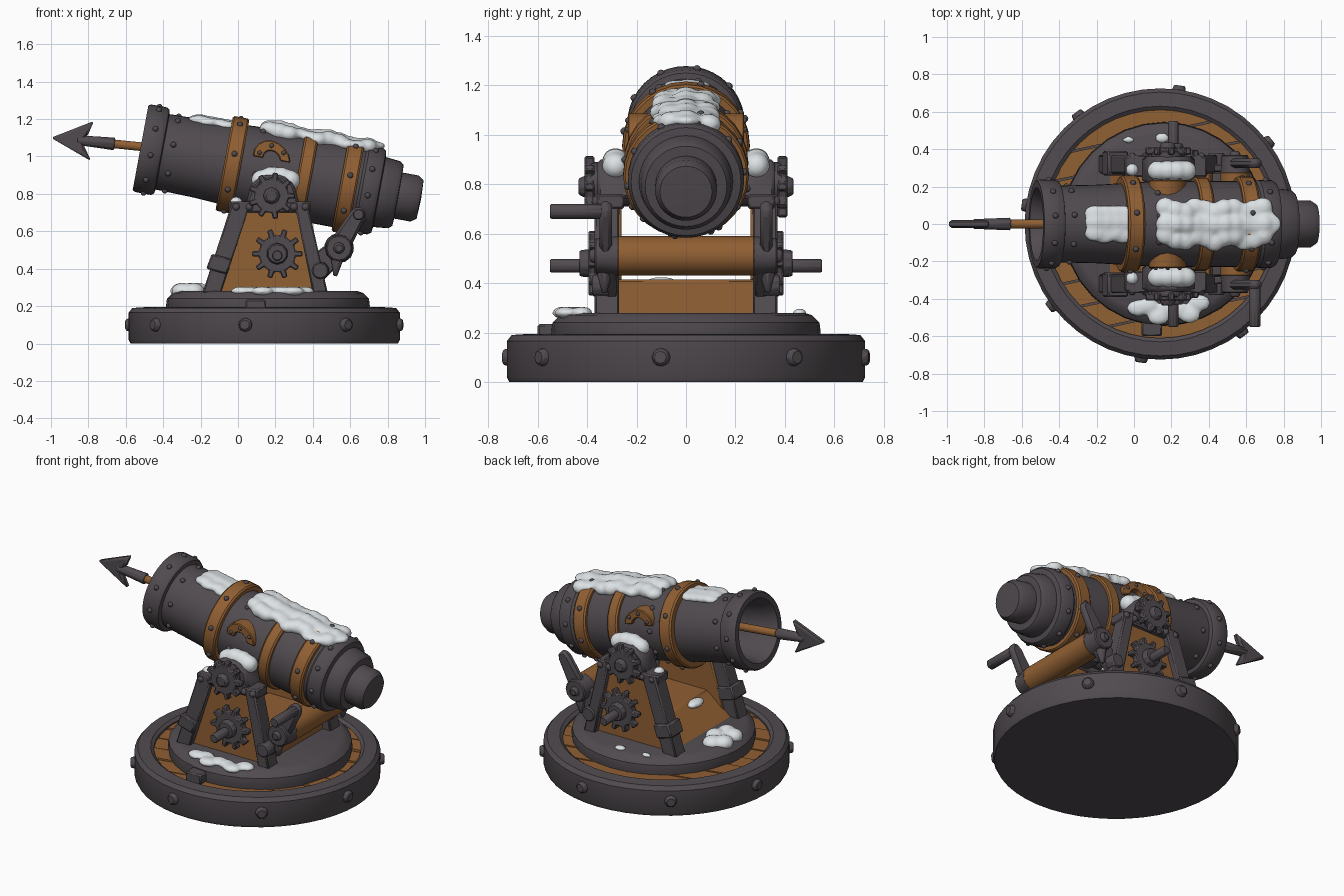
import bpy, bmesh, random
from math import sin, cos, pi, radians, tau
from mathutils import Vector, Matrix

random.seed(4)
cube = bpy.data.objects.get("Cube")
if cube:
    bpy.data.objects.remove(cube, do_unlink=True)


def material(name, rgb):
    m = bpy.data.materials.new(name)
    m.use_nodes = True
    m.diffuse_color = (*rgb, 1)
    bsdf = m.node_tree.nodes["Principled BSDF"]
    bsdf.inputs["Base Color"].default_value = (*rgb, 1)
    bsdf.inputs["Roughness"].default_value = 0.8
    return m


IRON = material("dark_iron", (0.082, 0.070, 0.079))
WOOD = material("brown_wood", (0.28, 0.115, 0.033))
SNOW = material("snow_white", (0.72, 0.76, 0.78))


def finish(name, bm, mat, bevel=0.0, angle=35):
    bmesh.ops.recalc_face_normals(bm, faces=bm.faces)
    me = bpy.data.meshes.new(name)
    bm.to_mesh(me)
    bm.free()
    me.materials.append(mat)
    me.shade_smooth()
    me.set_sharp_from_angle(angle=radians(angle))
    ob = bpy.data.objects.new(name, me)
    bpy.context.collection.objects.link(ob)
    if bevel:
        mod = ob.modifiers.new("Bevel", 'BEVEL')
        mod.width, mod.segments, mod.limit_method = bevel, 1, 'ANGLE'
    return ob


def lathe(name, profile, mat, matrix, sides=40, closed=False):
    """Spin (radius, height) points around the local z axis."""
    bm = bmesh.new()
    vs = [bm.verts.new((r, 0, h)) for r, h in profile]
    pairs = list(zip(vs, vs[1:])) + ([(vs[-1], vs[0])] if closed else [])
    edges = [bm.edges.new(p) for p in pairs]
    bmesh.ops.spin(bm, geom=vs + edges, axis=(0, 0, 1), cent=(0, 0, 0),
                   steps=sides, angle=tau, use_duplicate=False)
    bmesh.ops.remove_doubles(bm, verts=bm.verts, dist=0.0005)
    bm.transform(matrix)
    return finish(name, bm, mat)


def prism(name, pts, y0, y1, mat, bevel=0.008):
    """Extrude an x-z outline along y."""
    bm = bmesh.new()
    f = bm.faces.new([bm.verts.new((x, y0, z)) for x, z in pts])
    ext = bmesh.ops.extrude_face_region(bm, geom=[f])["geom"]
    bmesh.ops.translate(bm, vec=(0, y1 - y0, 0),
                        verts=[v for v in ext if isinstance(v, bmesh.types.BMVert)])
    return finish(name, bm, mat, bevel)


def box(name, x0, x1, y0, y1, z0, z1, mat):
    return prism(name, [(x0, z0), (x1, z0), (x1, z1), (x0, z1)], y0, y1, mat)


def rod(name, a, b, r0, r1, mat, sides=16, bevel=0.006):
    a, b = Vector(a), Vector(b)
    bm = bmesh.new()
    rot = (b - a).to_track_quat('Z', 'Y').to_matrix().to_4x4()
    bmesh.ops.create_cone(bm, cap_ends=True, segments=sides, radius1=r0, radius2=r1,
                          depth=(b - a).length, matrix=Matrix.Translation((a + b) / 2) @ rot)
    return finish(name, bm, mat, bevel)


def studs(name, points, r, mat):
    bm = bmesh.new()
    for p in points:
        bmesh.ops.create_icosphere(bm, subdivisions=2, radius=r, matrix=Matrix.Translation(p))
    return finish(name, bm, mat)


def snow(name, blobs):
    """Blend flattened (centre, half-size) lumps into one soft drift."""
    bm = bmesh.new()
    for c, s in blobs:
        bmesh.ops.create_icosphere(bm, subdivisions=3, radius=1, matrix=Matrix.Translation(c) @ Matrix.Diagonal((*s, 1)))
    ob = finish(name, bm, SNOW, angle=180)
    mod = ob.modifiers.new("Blend", 'REMESH')
    mod.mode, mod.voxel_size, mod.use_smooth_shade = 'VOXEL', 0.012, True
    mod = ob.modifiers.new("Soften", 'SMOOTH')
    mod.factor, mod.iterations = 0.5, 4


def gear(name, x, z, r, y0, y1, teeth=9):
    pts = []
    for i in range(teeth):
        for k, rad in ((-0.25, 0.74), (-0.17, 1), (0.17, 1), (0.25, 0.74)):
            a = tau * (i + k) / teeth
            pts.append((x + r * rad * cos(a), z + r * rad * sin(a)))
    prism(name, pts, y0, y1, IRON, 0.006)


# Round base: iron rim, floor, planks, turntable
BASE = Matrix.Translation((0.14, 0, 0))
lathe("base_rim", [(0, 0), (0.715, 0), (0.725, 0.02), (0.725, 0.165), (0.705, 0.19),
                   (0.63, 0.195), (0.61, 0.18), (0.61, 0.12), (0, 0.12)], IRON, BASE, 48)
planks = 9
for i in range(planks):
    bm = bmesh.new()
    top = 0.165 + random.uniform(0, 0.018)
    bmesh.ops.create_cone(bm, cap_ends=True, segments=48, radius1=0.615, radius2=0.615,
                          depth=0.06, matrix=Matrix.Translation((0, 0, top - 0.03)))
    for edge, side in ((i, -1), (i + 1, 1)):
        y = -0.615 + 1.23 * edge / planks - side * 0.005
        res = bmesh.ops.bisect_plane(bm, geom=bm.verts[:] + bm.edges[:] + bm.faces[:],
                                     plane_co=(0, y, 0), plane_no=(0, side, 0), clear_outer=True)
        cut = [e for e in res["geom_cut"] if isinstance(e, bmesh.types.BMEdge)]
        bmesh.ops.holes_fill(bm, edges=cut)
    bm.transform(BASE @ Matrix.Rotation(radians(12), 4, 'Z'))
    finish("deck_plank", bm, WOOD)
lathe("turntable", [(0, 0.13), (0.53, 0.13), (0.545, 0.2), (0.54, 0.24), (0.51, 0.27),
                    (0.48, 0.28), (0, 0.28)], IRON, Matrix.Translation((0.16, 0, 0)), 32)
box("turntable_tab", 0.04, 0.15, -0.6, -0.5, 0.17, 0.235, IRON)
for i in range(8):
    a = radians(82 + 45 * i)
    d = Vector((cos(a), sin(a), 0))
    p = Vector((0.14, 0, 0.1))
    rod("rim_bolt", p + d * 0.7, p + d * 0.748, 0.045, 0.032, IRON, 8)

# Barrel with its own tilted axis
BARREL = Matrix.Translation((0, 0, 0.95)) @ Matrix.Rotation(radians(100.5), 4, 'Y')


def on_barrel(t, a, r):
    """Point at distance t along the axis, angle a from the top."""
    return BARREL @ Vector((-r * cos(a), r * sin(a), t))


lathe("barrel", [(0, -0.25), (0.165, -0.25), (0.175, -0.47), (0.195, -0.53), (0.23, -0.53),
                 (0.238, -0.515), (0.238, -0.43), (0.228, -0.415), (0.205, -0.41), (0.21, -0.2),
                 (0.225, 0.05), (0.23, 0.3), (0.23, 0.6), (0.222, 0.66), (0.235, 0.675),
                 (0.235, 0.745), (0.222, 0.765), (0.19, 0.77), (0.182, 0.85), (0.165, 0.87),
                 (0.125, 0.872), (0.125, 0.96), (0.105, 0.99), (0, 0.995)], IRON, BARREL)
for t, r, w in ((-0.03, 0.258, 0.045), (0.36, 0.252, 0.037), (0.6, 0.254, 0.045)):
    lathe("barrel_hoop", [(0.2, t - w), (r - 0.008, t - w), (r, t - w + 0.01),
                          (r, t + w - 0.01), (r - 0.008, t + w), (0.2, t + w)],
          WOOD, BARREL, 28, True)
for t, r, n in ((-0.47, 0.238, 10), (-0.03, 0.257, 8), (0.6, 0.253, 8), (-0.36, 0.207, 8),
                (0.1, 0.226, 10), (0.71, 0.235, 10)):
    studs("barrel_rivets", [on_barrel(t, tau * (i + 0.3) / n, r) for i in range(n)], 0.016, IRON)

# Harpoon
rod("harpoon_shaft", (-0.2, 0, 1.02), (-0.69, 0, 1.07), 0.025, 0.025, WOOD, 10)
rod("harpoon_socket", (-0.66, 0, 1.067), (-0.86, 0, 1.088), 0.036, 0.028, IRON, 8)
prism("harpoon_head", [(-1, 1.10), (-0.77, 1.19), (-0.8, 1.12), (-0.83, 1.085),
                       (-0.82, 1.05), (-0.785, 0.975)], -0.022, 0.022, IRON, 0.012)

# Carriage cross block and roller between the cheeks
prism("cross_block", [(-0.14, 0.27), (0.42, 0.27), (0.41, 0.415), (0.03, 0.415)], -0.3, 0.3, WOOD)
rod("winch_roller", (0.54, -0.28, 0.51), (0.54, 0.28, 0.51), 0.08, 0.08, WOOD, 14)

# Parts repeated on both sides
for s in (1, -1):
    prism("cheek_panel", [(-0.1, 0.27), (0.42, 0.27), (0.34, 0.74), (0.04, 0.74)],
          s * 0.26, s * 0.33, WOOD)
    prism("front_leg", [(-0.19, 0.27), (-0.09, 0.27), (0.07, 0.76), (-0.03, 0.76)],
          s * 0.27, s * 0.37, IRON)
    prism("rear_leg", [(0.4, 0.27), (0.48, 0.27), (0.37, 0.76), (0.3, 0.76)],
          s * 0.27, s * 0.37, IRON)
    prism("leg_collar", [(-0.17, 0.4), (-0.06, 0.37), (-0.03, 0.45), (-0.14, 0.48)],
          s * 0.26, s * 0.39, IRON)
    box("cheek_cap", -0.05, 0.39, s * 0.25, s * 0.36, 0.7, 0.76, IRON)
    prism("trunnion_block", [(0.04, 0.74), (0.33, 0.74), (0.3, 0.85), (0.24, 0.9),
                             (0.13, 0.9), (0.07, 0.85)], s * 0.22, s * 0.36, IRON, 0.015)
    rod("trunnion", (0.18, s * 0.15, 0.8), (0.18, s * 0.39, 0.8), 0.09, 0.09, IRON)
    gear("upper_gear", 0.18, 0.79, 0.125, s * 0.37, s * 0.41)
    rod("upper_hub", (0.18, s * 0.4, 0.79), (0.18, s * 0.435, 0.79), 0.05, 0.035, IRON, 8)
    gear("lower_gear", 0.21, 0.48, 0.135, s * 0.35, s * 0.395, 10)
    rod("lower_hub", (0.21, s * 0.32, 0.48), (0.21, s * 0.43, 0.48), 0.065, 0.055, IRON, 10)
    rod("gear_axle", (0.21, s * 0.3, 0.47), (0.21, s * 0.55, 0.47), 0.03, 0.03, IRON, 10)
    # Winch crank, bracket and pin
    rod("crank_hub", (0.54, s * 0.27, 0.51), (0.54, s * 0.37, 0.51), 0.08, 0.07, IRON, 12)
    rod("crank_hub_bolt", (0.54, s * 0.36, 0.51), (0.54, s * 0.39, 0.51), 0.035, 0.025, IRON, 8)
    prism("crank_arm", [(0.48, 0.53), (0.58, 0.47), (0.685, 0.68), (0.675, 0.72),
                        (0.64, 0.735), (0.605, 0.71)], s * 0.3, s * 0.35, IRON, 0.015)
    rod("hanging_pin", (0.53, s * 0.33, 0.45), (0.52, s * 0.33, 0.36), 0.035, 0.012, IRON, 8)
    prism("winch_bracket", [(0.38, 0.35), (0.46, 0.34), (0.58, 0.46), (0.5, 0.55), (0.38, 0.46)],
          s * 0.28, s * 0.32, IRON)
    rod("bracket_bolt", (0.44, s * 0.3, 0.39), (0.44, s * 0.38, 0.39), 0.05, 0.045, IRON, 10)
    # Arched sight plate on the barrel side
    arch = [(0.18 + r * cos(a) + 0.0, 0.985 + r * sin(a) - 0.18 * r * cos(a))
            for r, order in ((0.1, range(9)), (0.045, range(8, -1, -1)))
            for a in (pi * i / 8 for i in order)]
    prism("side_arch", arch, s * 0.15, s * 0.235, WOOD, 0.005)
    studs("arch_rivets", [(0.18 + 0.073 * cos(a), s * 0.235, 0.985 + 0.073 * sin(a))
                          for a in (0.5, pi / 2, pi - 0.5)], 0.012, IRON)
    studs("cap_bolts", [(x, s * 0.36, 0.73) for x in (-0.01, 0.06, 0.3, 0.36)], 0.022, IRON)
    snow("trunnion_snow", [((0.2 + dx, s * 0.285, 0.9 - abs(dx) * 0.35), (0.06, 0.055, 0.055))
                           for dx in (-0.07, -0.02, 0.03, 0.075)])
    studs("cap_snow", [(-0.01, s * 0.29, 0.75)], 0.035, SNOW)

rod("crank_handle", (0.645, -0.33, 0.69), (0.645, -0.55, 0.69), 0.032, 0.032, IRON, 10)

# Snow drifts along the barrel top
rear = []
for i in range(11):
    t = 0.13 + 0.053 * i
    for a in (-0.32, 0, 0.32):
        wob = 0.22 * sin(i * 1.9 + a * 5) + (0.06 if i % 4 == 1 else 0)
        rear.append((on_barrel(t, a * (1 + wob), 0.235), (0.055, 0.055, 0.038 + 0.01 * sin(i * 1.3))))
rear.append((on_barrel(0.66, 0, 0.23), (0.1, 0.07, 0.03)))
snow("rear_barrel_snow", rear)
snow("front_barrel_snow", [(on_barrel(-0.25 + 0.05 * i, a, 0.208), (0.06, 0.05, 0.026))
                           for i in range(4) for a in (-0.22 - 0.06 * (i % 2), 0.05, 0.25)])

# Snow lying on the turntable
snow("side_deck_snow", [((0.02 + 0.055 * i, -0.45 + 0.03 * sin(i * 2.3) - 0.02 * sin(pi * i / 6), 0.28),
                         (0.06, 0.045, 0.025)) for i in range(7)])
snow("muzzle_deck_snow", [((-0.26 + 0.05 * cos(a), 0.09 * sin(a), 0.28), (0.06, 0.06, 0.045))
                          for a in (0, 1.4, 2.6, 3.9, 5.2)])
snow("small_deck_snow", [((0.15, 0.46, 0.28), (0.04, 0.03, 0.018)),
                         ((-0.03, 0.45, 0.28), (0.035, 0.02, 0.015))])
snow("block_snow", [((0.0, -0.1, 0.4), (0.04, 0.07, 0.025))])
